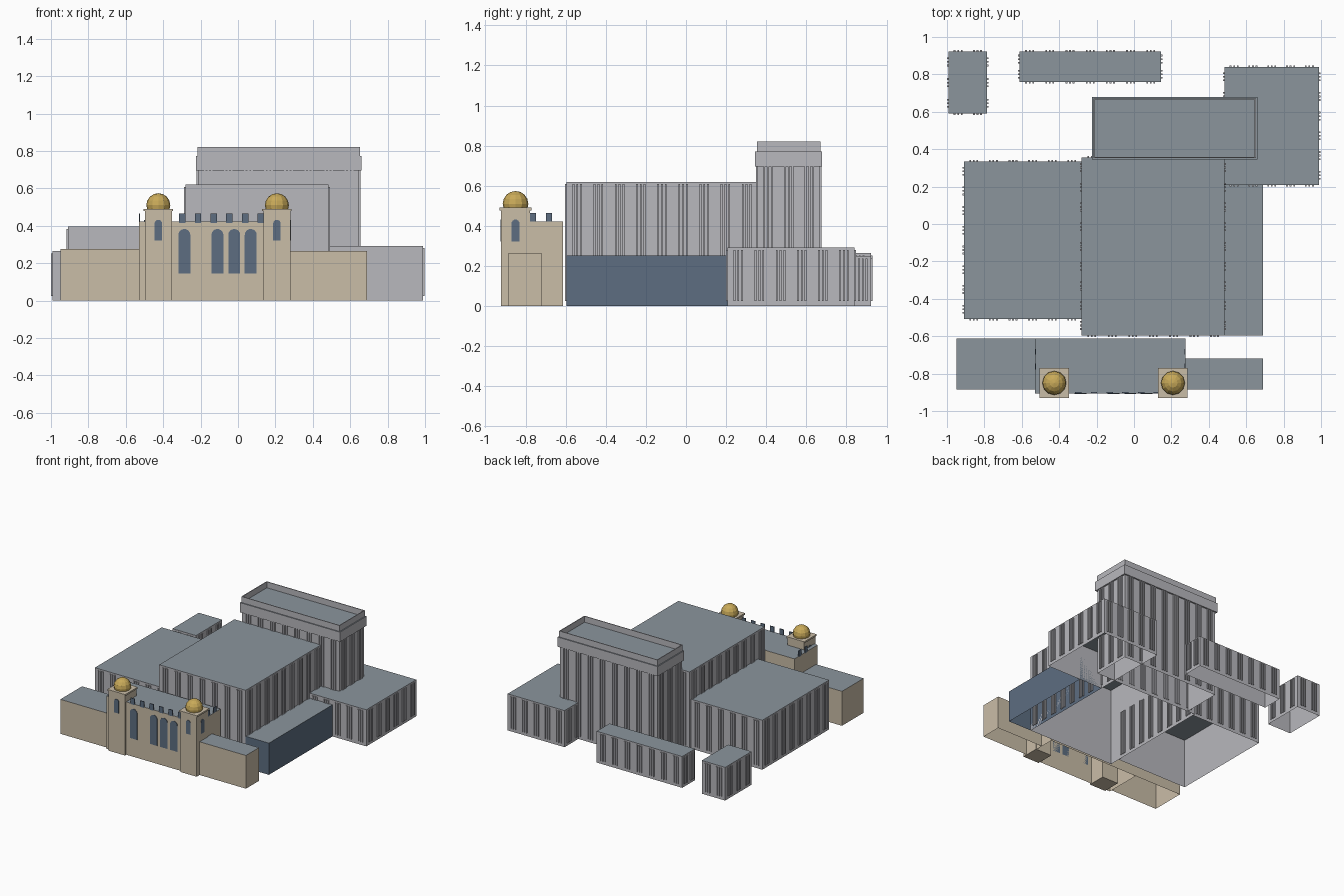
import bpy, bmesh, math
from mathutils import Matrix, Vector

if "Cube" in bpy.data.objects:
    bpy.data.objects.remove(bpy.data.objects["Cube"], do_unlink=True)


def material(name, color):
    m = bpy.data.materials.new(name)
    m.use_nodes = True
    m.diffuse_color = (*color, 1)
    m.node_tree.nodes["Principled BSDF"].inputs["Base Color"].default_value = (*color, 1)
    return m


GREY = material("light grey concrete", (0.48, 0.48, 0.51))
BEIGE = material("sand stone", (0.59, 0.51, 0.39))
BLUE = material("blue glass", (0.11, 0.155, 0.22))
SLATE = material("slate roof", (0.26, 0.30, 0.335))
GOLD = material("gold dome", (0.58, 0.40, 0.10))


def finish(name, bm, *mats):
    mesh = bpy.data.meshes.new(name)
    bm.to_mesh(mesh)
    bm.free()
    for m in mats:
        mesh.materials.append(m)
    obj = bpy.data.objects.new(name, mesh)
    bpy.context.collection.objects.link(obj)
    return obj


def add_box(bm, x0, x1, y0, y1, z0, z1):
    size = Matrix.Diagonal((x1 - x0, y1 - y0, z1 - z0, 1))
    place = Matrix.Translation(((x0 + x1) / 2, (y0 + y1) / 2, (z0 + z1) / 2))
    return bmesh.ops.create_cube(bm, size=1, matrix=place @ size)["verts"]


def hall(name, x0, x1, y0, y1, top, wall):
    """Block open underneath, with a slate top face."""
    bm = bmesh.new()
    add_box(bm, x0, x1, y0, y1, 0, top)
    bm.normal_update()
    bmesh.ops.delete(bm, geom=[f for f in bm.faces if f.normal.z < -0.5], context="FACES_ONLY")
    for f in bm.faces:
        f.material_index = int(f.normal.z > 0.5)
    return finish(name, bm, wall, SLATE)


def fins(name, x0, x1, y0, y1, top):
    """Groups of three thin upright fins along all four walls."""
    bm = bmesh.new()
    half, depth, low, high = 0.0045, 0.008, 0.025, top - 0.012

    def offsets(a, b):
        count = max(1, round((b - a) / 0.108))
        pitch = (b - a) / count
        return [a + (i + 0.5) * pitch + k * 0.019 for i in range(count) for k in (-1, 0, 1)]

    for x in offsets(x0, x1):
        add_box(bm, x - half, x + half, y0 - depth, y0, low, high)
        add_box(bm, x - half, x + half, y1, y1 + depth, low, high)
    for y in offsets(y0, y1):
        add_box(bm, x0 - depth, x0, y - half, y + half, low, high)
        add_box(bm, x1, x1 + depth, y - half, y + half, low, high)
    return finish(name, bm, GREY)


def frame(name, x0, x1, y0, y1, z0, z1, t):
    """Rectangular ring of walls."""
    bm = bmesh.new()
    add_box(bm, x0, x1, y0, y0 + t, z0, z1)
    add_box(bm, x0, x1, y1 - t, y1, z0, z1)
    add_box(bm, x0, x0 + t, y0 + t, y1 - t, z0, z1)
    add_box(bm, x1 - t, x1, y0 + t, y1 - t, z0, z1)
    return finish(name, bm, GREY)


def arched_window(name, center, width, height, turn=0):
    """Thin round-headed plate; faces -y before it is turned about z."""
    r = width / 2
    outline = [(-r, 0), (r, 0)]
    for i in range(9):
        a = math.pi * i / 8
        outline.append((r * math.cos(a), height - r + r * math.sin(a)))
    bm = bmesh.new()
    face = bm.faces.new([bm.verts.new((x, 0, z)) for x, z in outline])
    ext = bmesh.ops.extrude_face_region(bm, geom=[face])["geom"]
    bmesh.ops.translate(bm, vec=(0, -0.004, 0),
                        verts=[v for v in ext if isinstance(v, bmesh.types.BMVert)])
    bmesh.ops.recalc_face_normals(bm, faces=bm.faces)
    bm.transform(Matrix.Translation(center) @ Matrix.Rotation(turn, 4, "Z"))
    return finish(name, bm, BLUE)


# Grey halls with fins
HALLS = {
    "main_hall": (-0.28, 0.485, -0.595, 0.355, 0.62),
    "side_hall": (-0.909, -0.28, -0.508, 0.335, 0.395),
    "rear_side_hall": (0.485, 0.988, 0.208, 0.84, 0.292),
    "rear_long_block": (-0.612, 0.144, 0.76, 0.922, 0.25),
    "rear_small_block": (-0.992, -0.785, 0.59, 0.922, 0.265),
    "tall_block": (-0.213, 0.647, 0.357, 0.667, 0.71),
}
for part, dims in HALLS.items():
    hall(part, *dims, GREY)
    fins(part + "_fins", *dims)

# Crown of the tall block: cornice band with slate deck, then a parapet
bm = bmesh.new()
add_box(bm, -0.225, 0.659, 0.345, 0.679, 0.695, 0.772)
bm.normal_update()
for f in bm.faces:
    f.material_index = int(f.normal.z > 0.5)
finish("cornice_band", bm, GREY, SLATE)
frame("parapet", -0.217, 0.651, 0.353, 0.671, 0.772, 0.82, 0.006)

# Glass annex
hall("glass_annex", 0.485, 0.69, -0.595, 0.208, 0.253, BLUE)

# Stone front building
hall("front_left_wing", -0.95, -0.53, -0.885, -0.612, 0.275, BEIGE)
hall("front_center", -0.53, 0.275, -0.905, -0.612, 0.422, BEIGE)
hall("front_right_wing", 0.275, 0.69, -0.885, -0.72, 0.265, BEIGE)

for i, x in enumerate((-0.287, -0.11, -0.02, 0.068)):
    arched_window(f"front_window_{i}", (x, -0.905, 0.145), 0.064, 0.238)

# Small upright plates along the roof edge
bm = bmesh.new()
for i in range(6):
    x = -0.298 + i * 0.084
    add_box(bm, x - 0.017, x + 0.017, -0.905, -0.899, 0.415, 0.465)
for y in (-0.763, -0.683):
    for x in (-0.53, 0.269):
        add_box(bm, x, x + 0.006, y - 0.016, y + 0.016, 0.415, 0.465)
finish("roof_edge_plates", bm, BLUE)

# Domed stone towers
TY, HALF = -0.85, 0.072
for side, x, outward in (("left", -0.426, -1), ("right", 0.208, 1)):
    bm = bmesh.new()
    add_box(bm, x - HALF, x + HALF, TY - HALF, TY + HALF, 0, 0.48)
    finish(f"{side}_tower", bm, BEIGE)
    bm = bmesh.new()
    add_box(bm, x - 0.079, x + 0.079, TY - 0.079, TY + 0.079, 0.478, 0.491)
    finish(f"{side}_tower_cap", bm, BEIGE)
    arched_window(f"{side}_tower_front_window", (x, TY - HALF, 0.322), 0.04, 0.11)
    arched_window(f"{side}_tower_side_window", (x + outward * HALF, TY, 0.322), 0.04, 0.11,
                  outward * math.pi / 2)
    bm = bmesh.new()
    bmesh.ops.create_uvsphere(bm, u_segments=12, v_segments=8, radius=0.064,
                              matrix=Matrix.Translation((x, TY, 0.51)))
    finish(f"{side}_dome", bm, GOLD)
